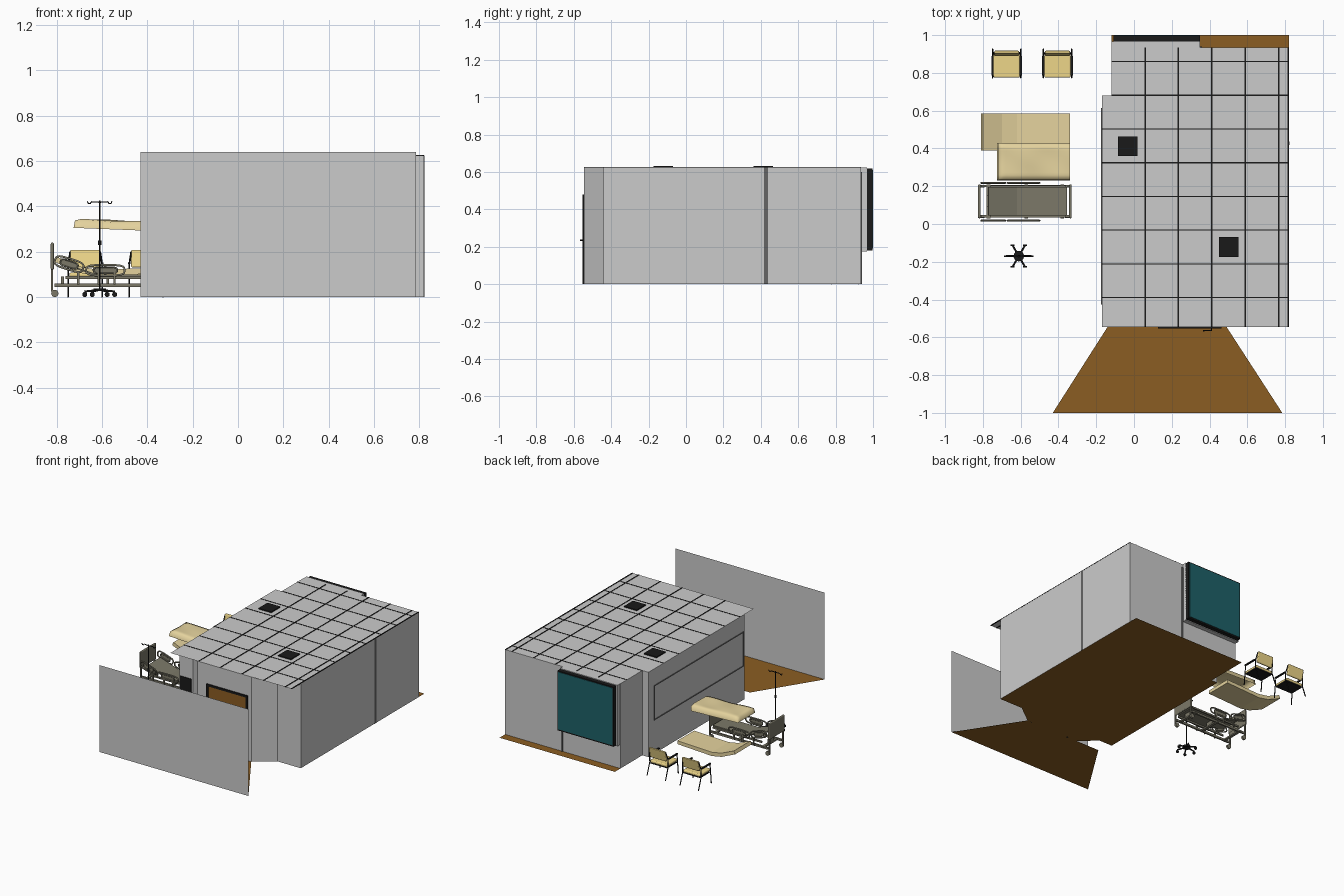
import bpy, bmesh, math
from mathutils import Vector

if "Cube" in bpy.data.objects:
    bpy.data.objects.remove(bpy.data.objects["Cube"])

def mat(name, c):
    m = bpy.data.materials.new(name)
    m.diffuse_color = (*c, 1)
    m.use_nodes = True
    m.node_tree.nodes["Principled BSDF"].inputs["Base Color"].default_value = m.diffuse_color
    return m

WOOD = mat("wood", (.26, .11, .016))
BLACK = mat("black", (.01, .01, .01))
GLASS = mat("glass", (.013, .12, .14))
LINEN = mat("linen", (.78, .65, .34))
CUSHION = mat("cushion", (.85, .67, .25))
BEDGREY = mat("bed_grey", (.2, .19, .14))
DARKGREY = mat("dark_grey", (.13, .13, .13))

def finish(bm, name, m=None, smooth=False):
    me = bpy.data.meshes.new(name)
    bmesh.ops.recalc_face_normals(bm, faces=bm.faces)
    bm.to_mesh(me)
    bm.free()
    if smooth:
        me.shade_smooth()
    ob = bpy.data.objects.new(name, me)
    bpy.context.collection.objects.link(ob)
    if m:
        me.materials.append(m)
    return ob

def box(name, x0, x1, y0, y1, z0, z1, m=None, bevel=0):
    bm = bmesh.new()
    bmesh.ops.create_cube(bm, size=1)
    for v in bm.verts:
        v.co = (x0 + (v.co.x + .5) * (x1 - x0), y0 + (v.co.y + .5) * (y1 - y0),
                z0 + (v.co.z + .5) * (z1 - z0))
    ob = finish(bm, name, m)
    if bevel:
        b = ob.modifiers.new("bevel", 'BEVEL')
        b.width, b.segments = bevel, 3
    return ob

def sheet(name, pts, m=None):
    bm = bmesh.new()
    bm.faces.new([bm.verts.new(p) for p in pts])
    return finish(bm, name, m)

def prism(name, xz, y0, y1, m):
    """Side profile in x-z pulled along y."""
    bm = bmesh.new()
    f = bm.faces.new([bm.verts.new((x, y0, z)) for x, z in xz])
    r = bmesh.ops.extrude_face_region(bm, geom=[f])
    bmesh.ops.translate(bm, vec=(0, y1 - y0, 0),
                        verts=[g for g in r['geom'] if isinstance(g, bmesh.types.BMVert)])
    return finish(bm, name, m)

def tube(name, pts, r, m, cyclic=False):
    cu = bpy.data.curves.new(name, 'CURVE')
    cu.dimensions = '3D'
    cu.bevel_depth, cu.bevel_resolution, cu.use_fill_caps = r, 1, True
    s = cu.splines.new('POLY')
    s.points.add(len(pts) - 1)
    for p, q in zip(s.points, pts):
        p.co = (*q, 1)
    s.use_cyclic_u = cyclic
    cu.materials.append(m)
    ob = bpy.data.objects.new(name, cu)
    bpy.context.collection.objects.link(ob)
    return ob

def disc(name, c, r, h, m, axis='Z'):
    d = Vector({'X': (1, 0, 0), 'Y': (0, 1, 0), 'Z': (0, 0, 1)}[axis])
    bm = bmesh.new()
    bmesh.ops.create_cone(bm, cap_ends=True, segments=16, radius1=r, radius2=r, depth=h)
    bmesh.ops.rotate(bm, verts=bm.verts, matrix=d.to_track_quat('Z', 'Y').to_matrix())
    bmesh.ops.translate(bm, verts=bm.verts, vec=c)
    return finish(bm, name, m)

# Room shell: walls, floor, ceiling
H = .625
plan = [(.82, -.44), (.82, .935), (-.12, .935), (-.12, .68), (-.17, .68),
        (-.17, -.44), (-.06, -.44), (.05, -.545), (.49, -.545), (.63, -.44)]
bm = bmesh.new()
lo = [bm.verts.new((x, y, 0)) for x, y in plan]
hi = [bm.verts.new((x, y, H)) for x, y in plan]
for i in range(len(plan)):
    j = (i + 1) % len(plan)
    bm.faces.new((lo[i], lo[j], hi[j], hi[i]))
finish(bm, "room_walls")
sheet("room_floor", [(x, 1 if y > .9 else y, 0) for x, y in plan], WOOD)
sheet("ceiling", [(.82, -.545, H), (.82, .935, H), (-.12, .935, H), (-.12, .68, H),
                  (-.17, .68, H), (-.17, -.545, H)])

# Ceiling grid strips and lights
for x in (.06, .235, .412, .589, .766, .817):
    box("ceiling_grid_long", x - .004, x + .004, -.545, .935, H - .002, H + .002, BLACK)
for i in range(8):
    y = .86 - i * .1785
    box("ceiling_grid_cross", -.12 if y > .68 else -.17, .82, y - .003, y + .003, H - .002, H + .002, BLACK)
for x, y in ((-.033, .412), (.502, -.122)):
    box("ceiling_light", x - .052, x + .052, y - .052, y + .052, H - .005, H + .008, BLACK)

# Corridor floor and corridor wall
sheet("corridor_floor", [(-.14, -.545, 0), (.49, -.545, 0), (.785, -1, 0), (-.43, -1, 0)], WOOD)
sheet("corridor_wall", [(-.43, -1, 0), (.785, -1, 0), (.785, -1, .64), (-.43, -1, .64)])

# Door with frame and handle, dark panel beside it
box("door", .14, .45, -.549, -.54, 0, .465, WOOD)
box("door_frame_left", .128, .143, -.553, -.537, 0, .48, BLACK)
box("door_frame_right", .447, .462, -.553, -.537, 0, .48, BLACK)
box("door_frame_top", .128, .462, -.553, -.537, .465, .48, BLACK)
tube("door_handle", [(.41, -.549, .235), (.41, -.564, .235), (.365, -.564, .235)], .004, BLACK)
box("entry_panel", -.16, -.07, -.445, -.437, .2, .42, BLACK)

# Long framed panel on the left wall
for z in (.25, .5):
    box("panel_edge_long", -.175, -.165, -.425, .615, z - .003, z + .003, DARKGREY)
for y in (-.422, .612):
    box("panel_edge_short", -.175, -.165, y - .003, y + .003, .25, .5, DARKGREY)
# Wall strips
box("side_wall_strip", .812, .822, .418, .438, 0, H, DARKGREY)
box("back_wall_strip", .35, .36, .93, .94, 0, .6, DARKGREY)

# Window bay
box("window_bay", -.118, .35, .93, .967, .175, H)
box("window_frame", -.108, .35, .965, .997, .18, .62, BLACK)
box("window_pane", -.1, .342, .99, 1, .19, .612, GLASS)

# Built-in cabinet inside
box("cabinet", .66, .815, -.43, .26, 0, .22, WOOD)
box("cabinet_top", .65, .817, -.433, .262, .22, .24)

# Bed
BY0, BY1 = .03, .21
for y in (BY0 + .005, BY1 - .015):
    box("bed_base_rail", -.81, -.345, y, y + .012, .045, .06, BEDGREY)
    box("bed_upper_rail", -.76, -.36, y, y + .01, .08, .092, BEDGREY)
for x in (-.78, -.58, -.39):
    box("bed_cross_bar", x, x + .02, BY0, BY1, .048, .058, BEDGREY)
    box("bed_lift_post", x, x + .012, .09, .15, .055, .09, BEDGREY)
prism("bed_deck", [(-.5, .092), (-.355, .092), (-.355, .1), (-.62, .1), (-.77, .15), (-.772, .143), (-.62, .092)],
      BY0 + .015, BY1 - .015, BEDGREY)
box("headboard", -.826, -.812, BY0, BY1, .12, .24, BEDGREY, .006)
box("footboard", -.343, -.33, BY0, BY1, .085, .2, BEDGREY, .006)
for x in (-.82, -.336):
    for y in (BY0 + .01, BY1 - .01):
        box("bed_post", x - .004, x + .004, y - .005, y + .005, .025, .13, BEDGREY)
        disc("bed_wheel", (x + .012 if x < -.5 else x - .012, y, .016), .016, .014, BEDGREY, 'Y')

def side_rail(name, cx, cz, w, h, tilt, y):
    """Rounded guard plate with a slot, tilted about y."""
    for k, r in ((1, .005), (.62, .004)):
        pts = []
        for i in range(20):
            a = i * math.tau / 20
            u = w * k * math.copysign(abs(math.cos(a)) ** .5, math.cos(a))
            v = h * k * math.copysign(abs(math.sin(a)) ** .6, math.sin(a))
            pts.append((cx + u * math.cos(tilt) + v * math.sin(tilt), y,
                        cz - u * math.sin(tilt) + v * math.cos(tilt)))
        tube(name, pts, r, BEDGREY, True)
    sheet(name + "_plate", [(p[0], p[1], p[2]) for p in pts], BEDGREY)

for y in (.018, .218):
    side_rail("head_guard", -.745, .145, .065, .024, .3, y)
    side_rail("middle_guard", -.585, .118, .085, .023, 0, y)
    for x in (-.71, -.62, -.55):
        box("guard_arm", x, x + .01, y - .004, y + .004, .055, .11, BEDGREY)

# Mattress with raised head
prism("mattress", [(-.34, .105), (-.34, .13), (-.62, .12), (-.7, .135), (-.8, .178),
                   (-.81, .155), (-.7, .107), (-.62, .092)], .39, .585, LINEN)

# Draped blanket
bm = bmesh.new()
NX, NY = 24, 14
grid = []
for i in range(NX + 1):
    row = []
    for j in range(NY + 1):
        u, v = i / NX, j / NY
        z = .343 - .012 * u + .003 * math.sin(9 * u + 2 * v) * math.cos(5 * v)
        edge = min(j, NY - j, i + 0)
        if edge == 0:
            z = .305 - .015 * u
        elif edge == 1:
            z -= .006
        e = {0: 0, 1: .006}.get(min(j, NY - j), None)
        y = .23 + .2 * v if e is None else (.23 + e if v < .5 else .43 - e)
        x = -.725 + .385 * u if i > 1 else -.725 + .006 * i
        row.append(bm.verts.new((x, y, z)))
    grid.append(row)
for i in range(NX):
    for j in range(NY):
        bm.faces.new((grid[i][j], grid[i + 1][j], grid[i + 1][j + 1], grid[i][j + 1]))
finish(bm, "blanket", LINEN, True)

# Chairs
for cx in (-.674, -.405):
    box("chair_seat", cx - .07, cx + .07, .775, .9, .088, .108, CUSHION, .008)
    prism_back = box("chair_back", cx - .066, cx + .066, .888, .903, .13, .208, CUSHION, .006)
    for v in prism_back.data.vertices:
        v.co.y += .2 * (v.co.z - .13)
    box("chair_seat_frame", cx - .07, cx + .07, .785, .895, .08, .088, BLACK)
    for s in (-1, 1):
        x = cx + s * .075
        tube("chair_front_leg_and_arm", [(x, .775, 0), (x, .79, .145), (x, .895, .15)], .004, BLACK)
        tube("chair_back_leg", [(x, .925, 0), (x, .893, .09), (x, .893, .14), (cx + s * .066, .908, .2)], .004, BLACK)
        box("chair_armrest", x - .006, x + .006, .785, .89, .145, .153, BLACK)

# Drip stand
SX, SY = -.61, -.17
tube("stand_pole", [(SX, SY, .03), (SX, SY, .425)], .004, BLACK)
disc("stand_hub", (SX, SY, .032), .028, .012, BLACK)
disc("stand_collar", (SX, SY, .24), .007, .02, BLACK)
for k in range(6):
    a = k * math.tau / 6
    c, s = math.cos(a), math.sin(a)
    tube("stand_foot", [(SX, SY, .032), (SX + .068 * c, SY + .068 * s, .024)], .005, BLACK)
    disc("stand_caster", (SX + .066 * c, SY + .066 * s, .011), .011, .008, BLACK, 'Y')
for s in (-1, 1):
    tube("stand_hook", [(SX, SY, .418), (SX + s * .035, SY, .42), (SX + s * .042, SY, .412),
                        (SX + s * .05, SY, .412), (SX + s * .054, SY, .422)], .003, BLACK)
